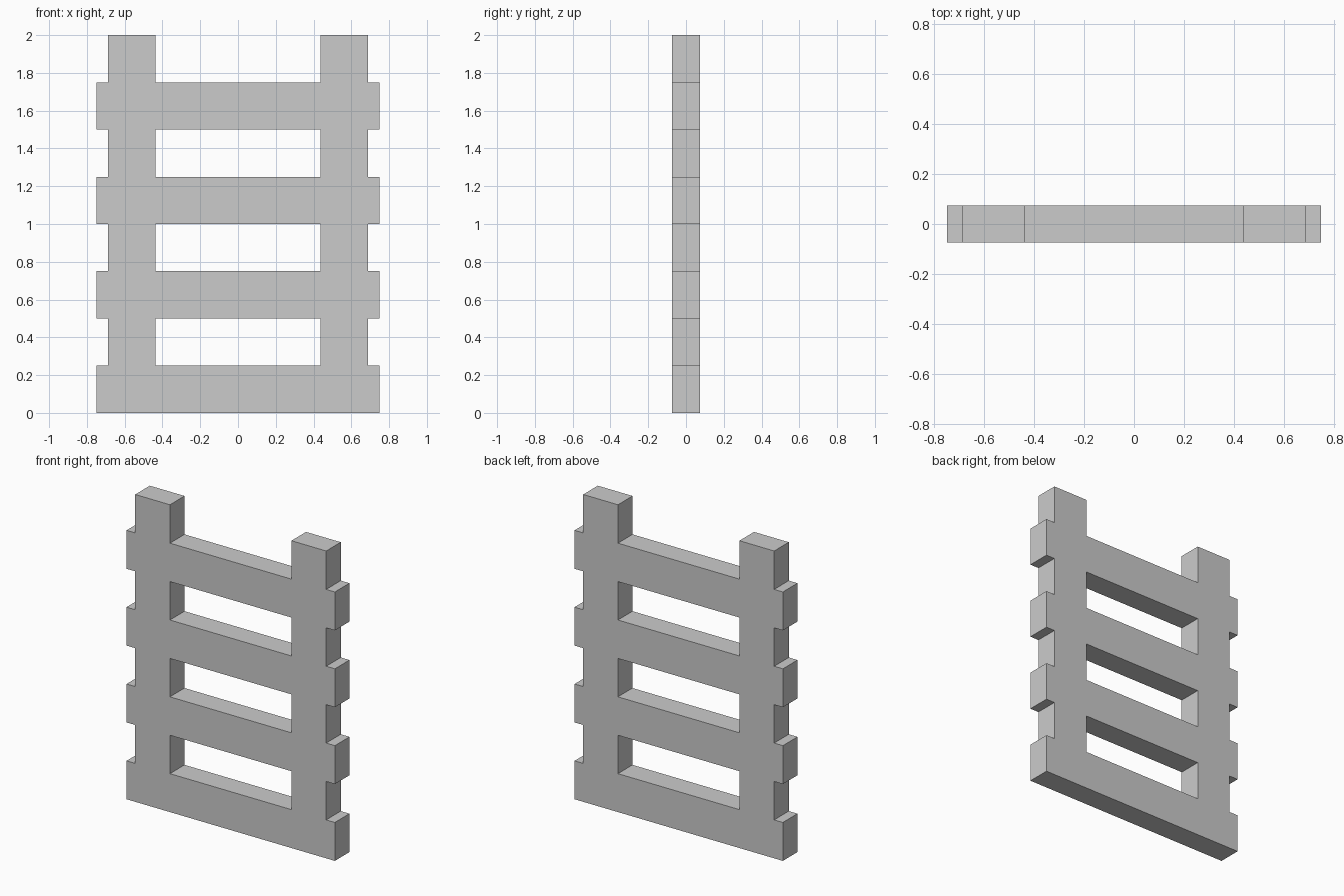
import bpy
import bmesh

if "Cube" in bpy.data.objects:
    bpy.data.objects.remove(bpy.data.objects["Cube"])

DEPTH = 0.15
STEP = 0.25
# Column limits: rung stub, left rail, opening, right rail, rung stub
XS = [-0.75, -0.6875, -0.4375, 0.4375, 0.6875, 0.75]
RAIL_COLUMNS = (1, 3)
ROWS = 8

bm = bmesh.new()

# Front outline: rails fill every row, rungs fill every second row
for row in range(ROWS):
    for col in range(len(XS) - 1):
        if row % 2 == 0 or col in RAIL_COLUMNS:
            x0, x1 = XS[col], XS[col + 1]
            z0, z1 = row * STEP, (row + 1) * STEP
            corners = [(x0, z0), (x1, z0), (x1, z1), (x0, z1)]
            bm.faces.new([bm.verts.new((x, -DEPTH / 2, z)) for x, z in corners])
bmesh.ops.remove_doubles(bm, verts=bm.verts, dist=1e-4)

# Thickness: keep the front faces and extrude them to the back
front = bm.faces[:]
result = bmesh.ops.extrude_face_region(bm, geom=front, use_keep_orig=True)
back = [v for v in result["geom"] if isinstance(v, bmesh.types.BMVert)]
bmesh.ops.translate(bm, verts=back, vec=(0, DEPTH, 0))
bmesh.ops.recalc_face_normals(bm, faces=bm.faces)

mesh = bpy.data.meshes.new("ladder_frame")
bm.to_mesh(mesh)
bm.free()
ladder = bpy.data.objects.new("ladder_frame", mesh)
bpy.context.collection.objects.link(ladder)
